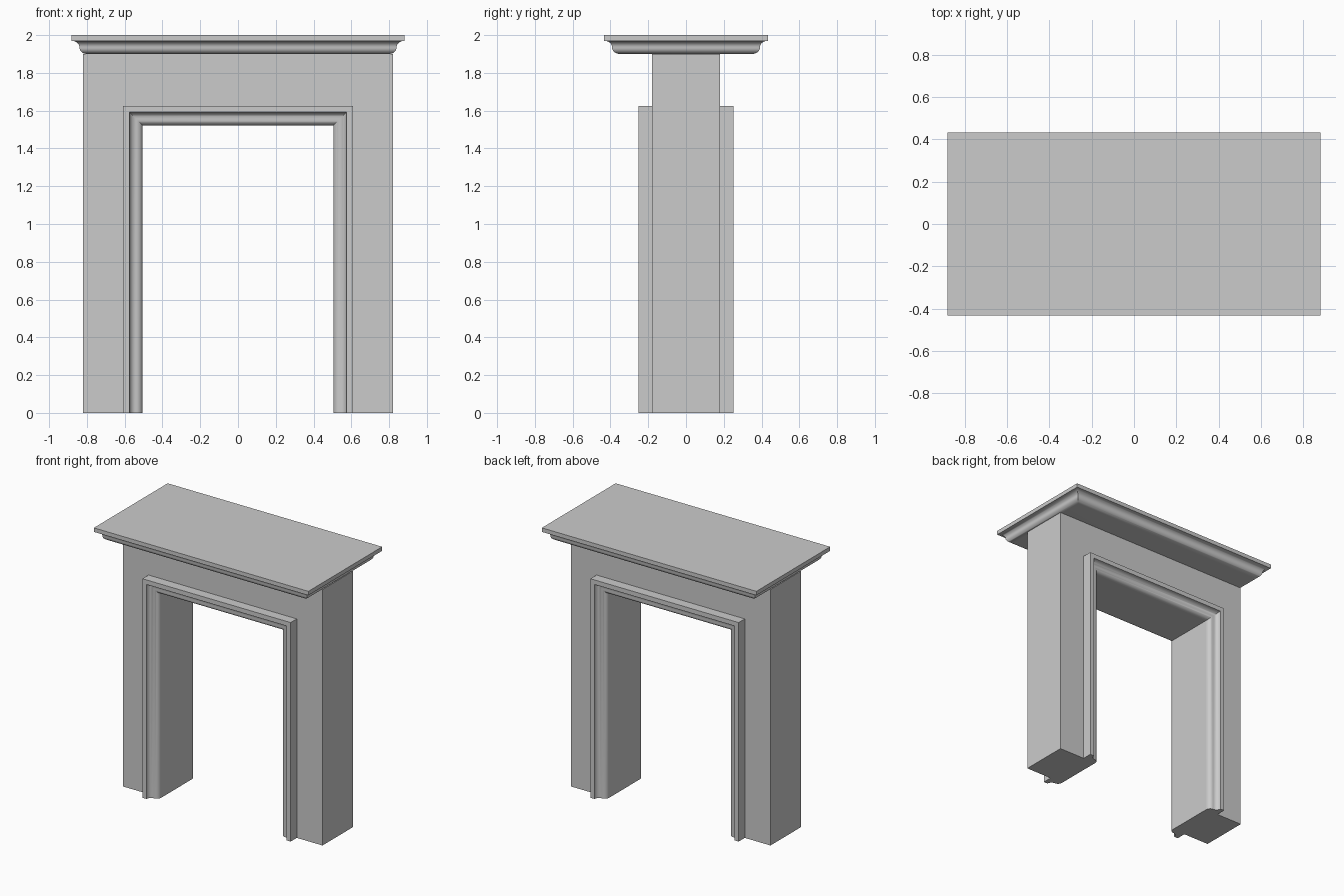
import bpy, bmesh, math

cube = bpy.data.objects.get("Cube")
if cube:
    bpy.data.objects.remove(cube, do_unlink=True)

stone = bpy.data.materials.new("plain_grey")
stone.use_nodes = True
grey = (0.6, 0.6, 0.6, 1)
stone.diffuse_color = grey
stone.node_tree.nodes["Principled BSDF"].inputs["Base Color"].default_value = grey

HALF_WIDTH, HALF_DEPTH, HEIGHT = 0.82, 0.18, 1.9
OPEN_X, OPEN_Z = 0.505, 1.522
LIP_X, LIP_Y, TOP = 0.881, 0.433, 2.0


def loft(name, rings, smooth=True):
    """Bridge closed rings of equal length and cap both ends."""
    bm = bmesh.new()
    loops = [[bm.verts.new(p) for p in ring] for ring in rings]
    n = len(loops[0])
    for a, b in zip(loops, loops[1:]):
        for i in range(n):
            j = (i + 1) % n
            bm.faces.new((a[i], a[j], b[j], b[i]))
    bm.faces.new(loops[0])
    bm.faces.new(loops[-1])
    bmesh.ops.recalc_face_normals(bm, faces=bm.faces)
    mesh = bpy.data.meshes.new(name)
    bm.to_mesh(mesh)
    bm.free()
    mesh.materials.append(stone)
    obj = bpy.data.objects.new(name, mesh)
    bpy.context.collection.objects.link(obj)
    if smooth:
        bpy.ops.object.select_all(action="DESELECT")
        obj.select_set(True)
        bpy.context.view_layer.objects.active = obj
        bpy.ops.object.shade_smooth_by_angle(angle=math.radians(35))
    return obj


def ogee(steps=8):
    """Unit S-curve: a cove followed by a rounded quarter."""
    angles = [math.pi / 2 * i / steps for i in range(steps + 1)]
    cove = [(0.5 * math.sin(t), 0.5 - 0.5 * math.cos(t)) for t in angles]
    ovolo = [(1 - 0.5 * math.cos(t), 0.5 + 0.5 * math.sin(t)) for t in angles]
    return cove + ovolo[1:]


# Wall with the doorway opening
outline = [(-HALF_WIDTH, 0), (-HALF_WIDTH, HEIGHT), (HALF_WIDTH, HEIGHT), (HALF_WIDTH, 0),
           (OPEN_X, 0), (OPEN_X, OPEN_Z), (-OPEN_X, OPEN_Z), (-OPEN_X, 0)]
loft("wall", [[(x, y, z) for x, z in outline] for y in (-HALF_DEPTH, HALF_DEPTH)], smooth=False)

# Moulded casing around the opening, front and back
WIDTH, FLAT, PROUD, SINK = 0.104, 0.034, 0.072, 0.01
section = [(SINK, -SINK), (WIDTH, -SINK), (WIDTH, PROUD)]
section += [((WIDTH - FLAT) * (1 - v), PROUD * (1 - u)) for u, v in ogee()]
path = [(-1, 0), (-1, 1), (1, 1), (1, 0)]
for name, side in (("front_casing", -1), ("back_casing", 1)):
    loft(name, [[(sx * (OPEN_X + o), side * (HALF_DEPTH + d), up * (OPEN_Z + o))
                 for o, d in section] for sx, up in path])

# Cornice slab with the same moulding on all four sides
LIP, INSET = 0.03, 0.083
levels = [(0, TOP)]
levels += [(INSET * u, TOP - LIP - (TOP - LIP - HEIGHT) * v) for u, v in ogee()]
corners = [(-1, -1), (1, -1), (1, 1), (-1, 1)]
loft("cornice", [[(sx * (LIP_X - i), sy * (LIP_Y - i), z) for sx, sy in corners]
                 for i, z in levels])
